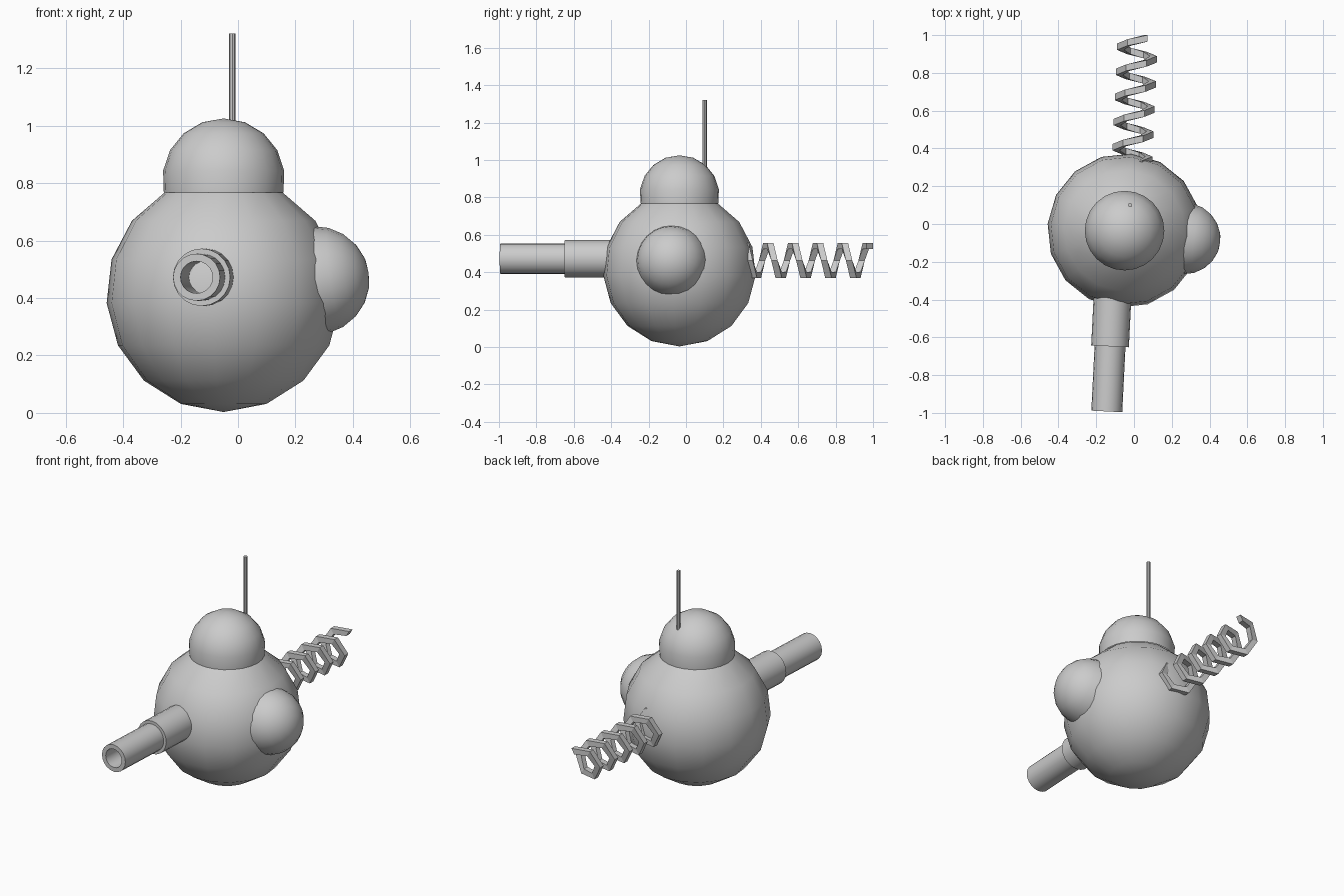
import bpy, bmesh, math
from mathutils import Vector, Matrix

if "Cube" in bpy.data.objects:
    bpy.data.objects.remove(bpy.data.objects["Cube"])


def finish(name, bm, smooth=True):
    bmesh.ops.remove_doubles(bm, verts=bm.verts, dist=1e-5)
    bmesh.ops.recalc_face_normals(bm, faces=bm.faces)
    me = bpy.data.meshes.new(name)
    bm.to_mesh(me)
    bm.free()
    ob = bpy.data.objects.new(name, me)
    bpy.context.collection.objects.link(ob)
    if smooth:
        bpy.ops.object.select_all(action='DESELECT')
        ob.select_set(True)
        bpy.context.view_layer.objects.active = ob
        bpy.ops.object.shade_smooth_by_angle(angle=math.radians(40))
    return ob


def lathe(name, profile, origin, axis=(0, 0, 1), sides=16, turn=0.0, closed=False):
    """Revolve (radius, height) points about an axis through origin."""
    rot = Vector(axis).to_track_quat('Z', 'Y').to_matrix().to_4x4()
    mat = Matrix.Translation(origin) @ rot
    bm = bmesh.new()
    rings = []
    for r, h in profile:
        rings.append([bm.verts.new(mat @ Vector((
            r * math.cos(turn + math.tau * i / sides),
            r * math.sin(turn + math.tau * i / sides), h)))
            for i in range(sides)] if r > 1e-6 else [bm.verts.new(mat @ Vector((0, 0, h)))])
    pairs = list(zip(rings, rings[1:]))
    if closed:
        pairs.append((rings[-1], rings[0]))
    for a, b in pairs:
        for i in range(sides):
            j = (i + 1) % sides
            vs = [a[i % len(a)], a[j % len(a)], b[j % len(b)], b[i % len(b)]]
            vs = list(dict.fromkeys(vs))
            bm.faces.new(vs)
    return finish(name, bm)


def arc(radius, start, end, steps, height=0.0):
    pts = []
    for i in range(steps + 1):
        a = math.radians(start + (end - start) * i / steps)
        pts.append((max(0.0, radius * math.cos(a)), height + radius * math.sin(a)))
    return pts


centre = Vector((-0.05, -0.035, 0.413))

# Body: arc of 150 degrees, open under the head
lathe("body", arc(0.41, -90, 60, 7), centre, turn=math.radians(-5))
# Head dome
lathe("head_dome", arc(0.213, -12, 90, 5), centre + Vector((0, 0, 0.399)), sides=24)
# Side dome, pointing away from the body centre
lathe("side_dome", arc(0.189, 6, 90, 5, 0.325), centre, axis=(1, -0.13, 0.15), sides=24)
# Antenna
lathe("antenna", [(0, 0), (0.011, 0), (0.011, 0.39), (0, 0.39)], (-0.02, 0.1, 0.93), sides=8)

# Barrel: wide sleeve and a narrower hollow tube
aim = Vector((-0.05, -1, 0)).normalized()
root = Vector((-0.112, -0.35, 0.472))
lathe("barrel_sleeve", [(0.1, 0), (0.1, 0.298), (0.06, 0.298), (0.06, 0)],
      root, aim, 20, closed=True)
lathe("barrel_tube", [(0.082, 0.25), (0.082, 0.643), (0.056, 0.643), (0.056, 0.06), (0, 0.06)],
      root, aim, 20)

# Coil spring: hexagonal helix with a rectangular wire
bm = bmesh.new()
steps, pitch, y_end = 31, 0.133, 0.983
prev = None
for k in range(steps + 1):
    back = steps - k
    a = math.radians(60 + 60 * back)
    y = y_end - pitch * back / 6
    cx = 0.02 - 0.045 * (1 - y)
    ring = [bm.verts.new((cx + r * math.cos(a), y + dy, 0.462 + r * math.sin(a)))
            for r, dy in ((0.07, -0.017), (0.107, -0.017), (0.107, 0.017), (0.07, 0.017))]
    if prev:
        for i in range(4):
            j = (i + 1) % 4
            bm.faces.new((prev[i], prev[j], ring[j], ring[i]))
    if k in (0, steps):
        bm.faces.new(ring)
    prev = ring
finish("coil_spring", bm, smooth=False)
